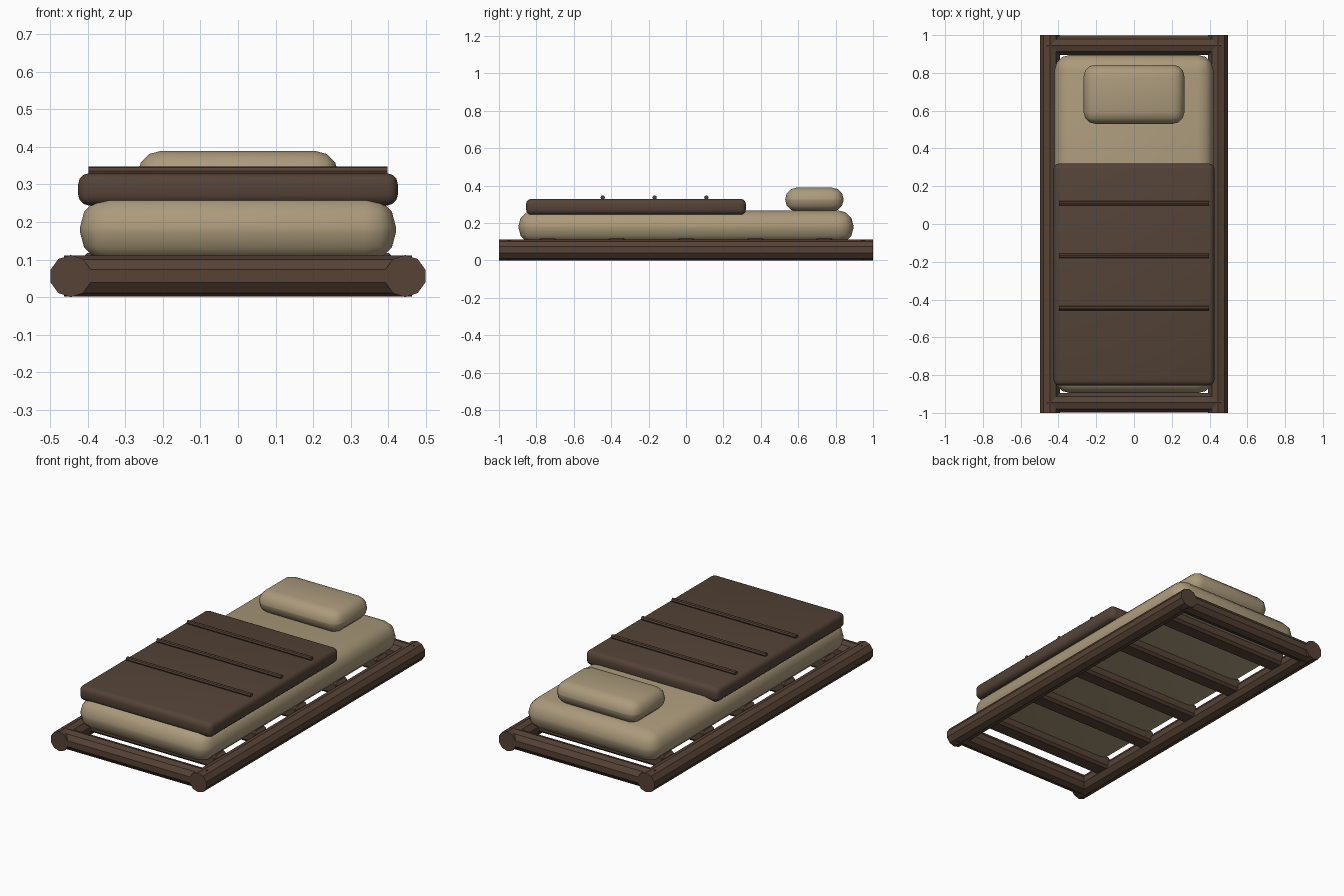
import bpy, math

cube = bpy.data.objects.get("Cube")
if cube:
    bpy.data.objects.remove(cube, do_unlink=True)


def material(name, rgb):
    m = bpy.data.materials.new(name)
    m.use_nodes = True
    m.diffuse_color = (*rgb, 1)
    m.node_tree.nodes["Principled BSDF"].inputs["Base Color"].default_value = (*rgb, 1)
    return m


WOOD = material("dark wood", (0.092, 0.054, 0.036))
BLANKET = material("brown blanket", (0.088, 0.056, 0.038))
CLOTH = material("beige cloth", (0.41, 0.325, 0.20))


def finish(obj, name, mat, angle):
    obj.name = name
    obj.data.materials.append(mat)
    bpy.ops.object.shade_smooth_by_angle(angle=math.radians(angle))
    return obj


def block(name, low, high, bevel, segments, mat, angle=40):
    """Rounded box between two corners."""
    bpy.ops.mesh.primitive_cube_add(size=1, location=[(a + b) / 2 for a, b in zip(low, high)])
    obj = bpy.context.object
    obj.scale = [b - a for a, b in zip(low, high)]
    bpy.ops.object.transform_apply(location=False, rotation=False, scale=True)
    mod = obj.modifiers.new("rounding", "BEVEL")
    mod.width, mod.segments = bevel, segments
    bpy.ops.object.modifier_apply(modifier=mod.name)
    return finish(obj, name, mat, angle)


def log(name, axis, length, radius, sides, location, mat, angle=20):
    """Faceted bar along x or y, with a ridge on top."""
    bpy.ops.mesh.primitive_cylinder_add(vertices=sides, radius=radius, depth=length, location=location)
    obj = bpy.context.object
    quarter = math.pi / 2
    obj.rotation_euler = (quarter, 0, 0) if axis == "y" else (quarter, 0, quarter)
    bpy.ops.object.transform_apply(location=False, rotation=True, scale=False)
    return finish(obj, name, mat, angle)


# Frame of logs
for side, x in (("left", 0.445), ("right", -0.445)):
    log(side + "_rail", "y", 2.0, 0.056, 10, (x, 0, 0.056), WOOD)
for end, y in (("front", -0.946), ("back", 0.946)):
    log(end + "_crossbar", "x", 0.925, 0.055, 10, (0, y, 0.056), WOOD)

# Slats under the mattress
for i in range(5):
    y = 0.37 * (i - 2)
    block(f"slat_{i + 1}", (-0.415, y - 0.05, 0.04), (0.415, y + 0.05, 0.118), 0.014, 1, WOOD, 20)

# Bedding
block("mattress", (-0.42, -0.895, 0.092), (0.42, 0.895, 0.267), 0.08, 3, CLOTH)
block("pillow", (-0.267, 0.53, 0.262), (0.267, 0.843, 0.389), 0.062, 3, CLOTH)
block("blanket", (-0.425, -0.855, 0.244), (0.425, 0.32, 0.329), 0.028, 3, BLANKET)

# Raised seams across the blanket
for i in range(3):
    log(f"blanket_seam_{i + 1}", "x", 0.795, 0.012, 8, (0, -0.445 + 0.277 * i, 0.336), WOOD)
